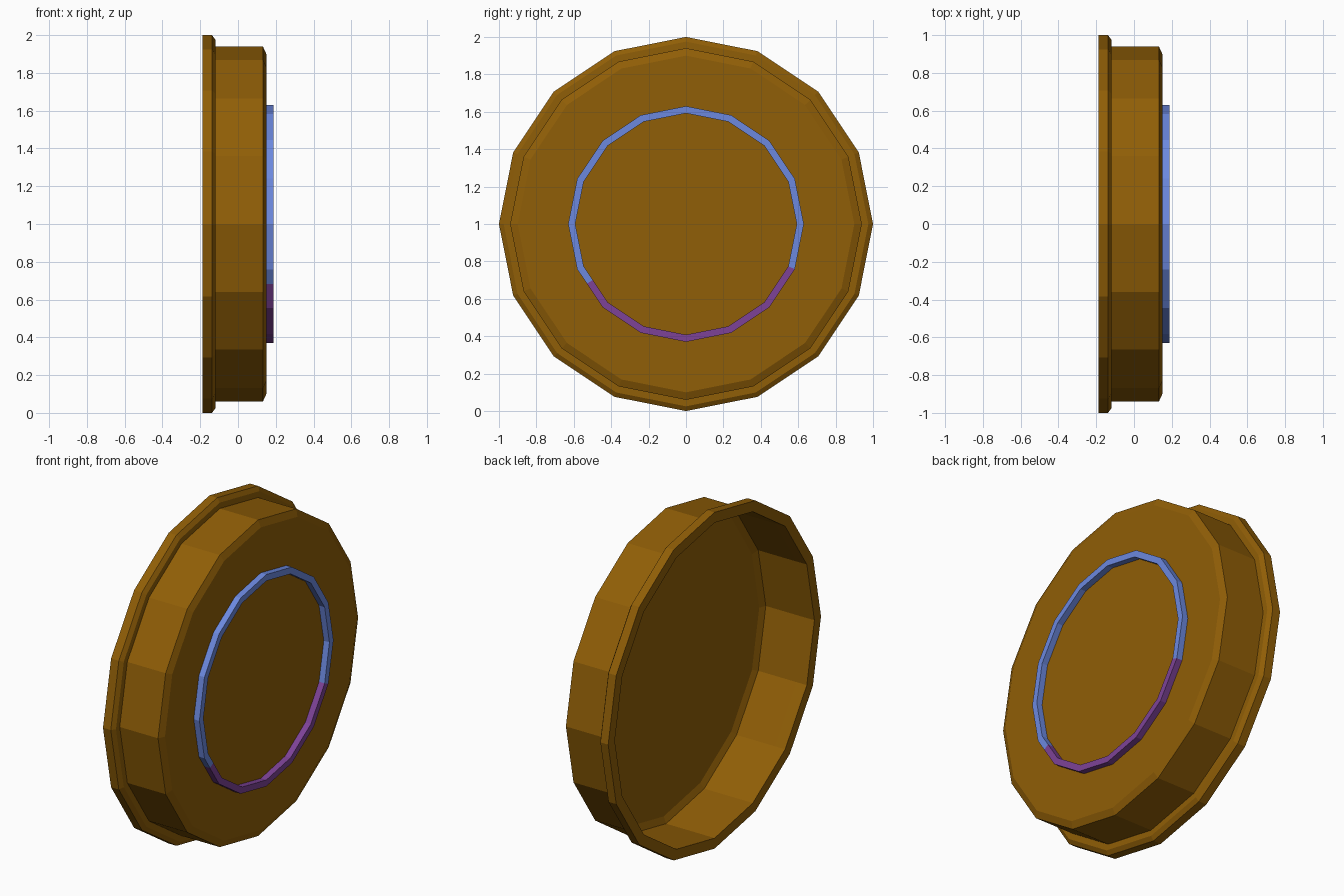
import bpy, bmesh, math

if "Cube" in bpy.data.objects:
    bpy.data.objects.remove(bpy.data.objects["Cube"])

SIDES = 16
CENTRE_Z = 1.0


def material(name, colour):
    m = bpy.data.materials.new(name)
    m.diffuse_color = (*colour, 1)
    m.use_nodes = True
    m.node_tree.nodes["Principled BSDF"].inputs["Base Color"].default_value = m.diffuse_color
    return m


brown = material("golden_brown", (0.280, 0.112, 0.002))
blue = material("cornflower_blue", (0.150, 0.250, 0.740))
purple = material("purple", (0.205, 0.055, 0.310))


def rim_point(t):
    """Unit 16-gon point; t counts sides, fractions lie along a straight side."""
    k, f = math.floor(t), t - math.floor(t)
    a, b = (2 * math.pi * i / SIDES for i in (k, k + 1))
    return (math.cos(a) * (1 - f) + math.cos(b) * f,
            math.sin(a) * (1 - f) + math.sin(b) * f)


def sweep(name, profile, stops, mat, loop_profile, full_turn):
    """Sweep an (x, radius) profile round the x axis through the given stops."""
    bm = bmesh.new()
    rows = []
    for t in stops:
        y, z = rim_point(t)
        rows.append([bm.verts.new((x, r * y, CENTRE_Z + r * z)) for x, r in profile])
    n = len(profile)
    pairs = list(zip(rows, rows[1:]))
    if full_turn:
        pairs.append((rows[-1], rows[0]))
    for a, b in pairs:
        for i in range(n if loop_profile else n - 1):
            j = (i + 1) % n
            bm.faces.new((a[i], a[j], b[j], b[i]))
    if not full_turn:                       # close the two ends of an arc
        bm.faces.new(rows[0])
        bm.faces.new(rows[-1])
    elif not loop_profile:                  # flat discs at both profile ends
        bm.faces.new([r[0] for r in rows])
        bm.faces.new([r[-1] for r in rows])
    bmesh.ops.recalc_face_normals(bm, faces=bm.faces)
    mesh = bpy.data.meshes.new(name)
    bm.to_mesh(mesh)
    bm.free()
    mesh.materials.append(mat)
    ob = bpy.data.objects.new(name, mesh)
    bpy.context.collection.objects.link(ob)
    return ob


# Thin hollow lid: outer face, chamfer, wall, solid flange, then the inside
lid_profile = [(0.15, 0.90), (0.132, 0.94), (-0.12, 0.94), (-0.12, 0.975),
               (-0.137, 1.0), (-0.188, 1.0), (-0.188, 0.938), (-0.12, 0.937),
               (0.131, 0.937), (0.147, 0.898)]
sweep("lid_shell", lid_profile, range(SIDES), brown, False, True)

# Raised ring on the outer face, split into a blue and a purple arc
ring_profile = [(0.149, 0.63), (0.187, 0.63), (0.187, 0.592), (0.149, 0.592)]
split = 9.38
sweep("ring_upper_arc", ring_profile, [-1, *range(0, 10), split], blue, True, False)
sweep("ring_lower_arc", ring_profile, [split, *range(10, 16)], purple, True, False)
